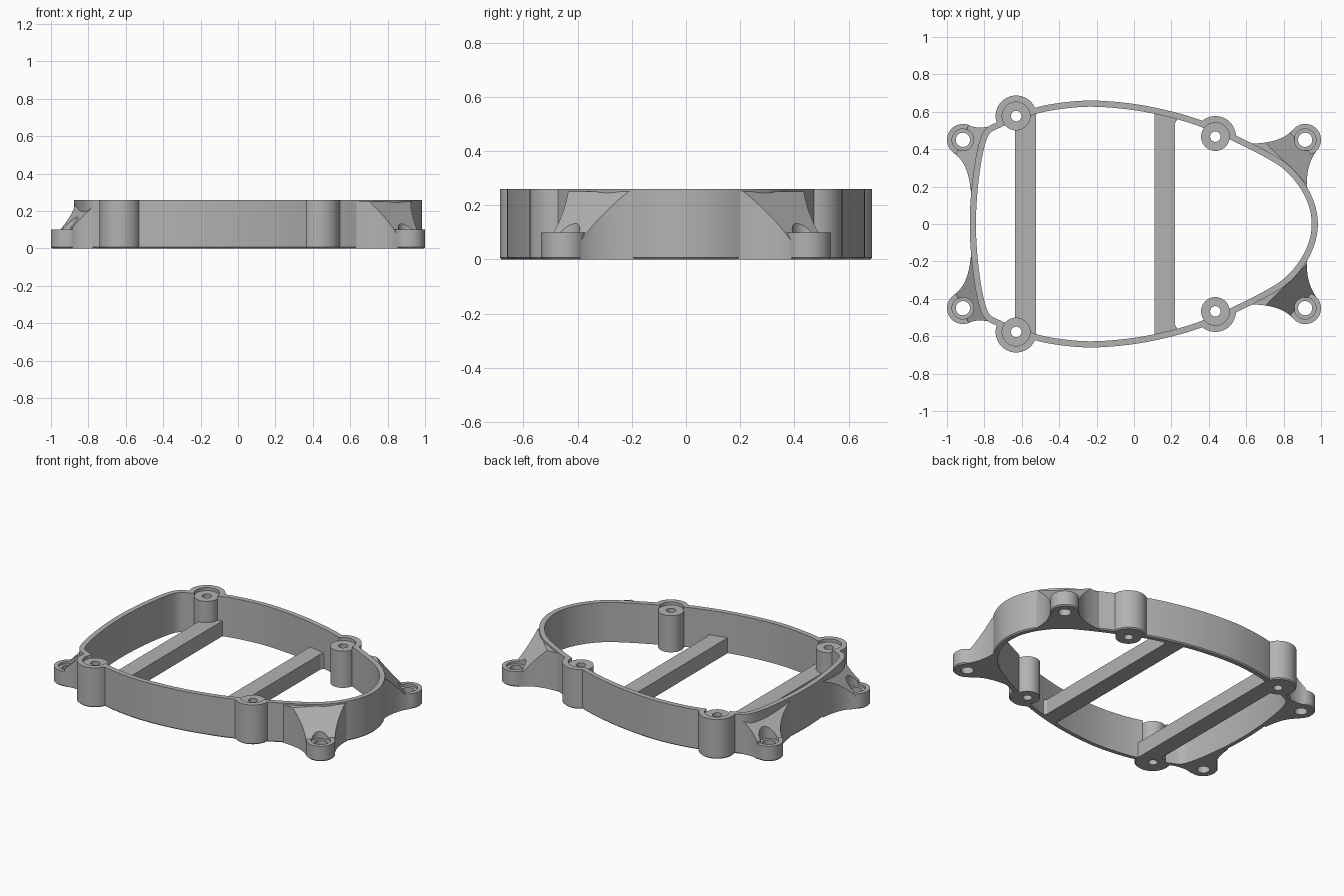
import bpy, bmesh, math
from mathutils import Vector

if "Cube" in bpy.data.objects:
    bpy.data.objects.remove(bpy.data.objects["Cube"])

grey = bpy.data.materials.new("plain grey")
grey.use_nodes = True
GREY = (0.45, 0.45, 0.45, 1)
grey.diffuse_color = GREY
grey.node_tree.nodes["Principled BSDF"].inputs["Base Color"].default_value = GREY

HEIGHT, WALL, CHAMFER = 0.26, 0.033, 0.007


def inset(points, amount):
    """Move a counter-clockwise closed outline inwards."""
    result = []
    for i, p in enumerate(points):
        t = (points[(i + 1) % len(points)] - points[i - 1]).normalized()
        result.append(p + Vector((-t.y, t.x)) * amount)
    return result


def circle(center, radius, n=48):
    return [Vector(center) + radius * Vector((math.cos(a), math.sin(a)))
            for a in (2 * math.pi * i / n for i in range(n))]


def smooth_loop(points, steps=6):
    """Closed Catmull-Rom curve."""
    out, n = [], len(points)
    for i in range(n):
        a, b, c, d = (points[(i + k) % n] for k in (-1, 0, 1, 2))
        for j in range(steps):
            t = j / steps
            out.append((2 * b + (c - a) * t + (2 * a - 5 * b + 4 * c - d) * t**2
                        + (3 * b - a - 3 * c + d) * t**3) / 2)
    return out


def arc(a, b, c, n=12):
    """Quadratic curve from a to c, pulled towards b."""
    a, b, c = Vector(a), Vector(b), Vector(c)
    return [a * (1 - t)**2 + 2 * b * t * (1 - t) + c * t * t
            for t in (i / n for i in range(n + 1))]


def prism(name, loops, slope=None):
    """Stack of (outline, z) loops, optionally cut by a sloped plane."""
    bm = bmesh.new()
    rows = [[bm.verts.new((p.x, p.y, z)) for p in pts] for pts, z in loops]
    bm.faces.new(rows[0])
    bm.faces.new(rows[-1])
    for low, high in zip(rows, rows[1:]):
        for i in range(len(low)):
            bm.faces.new((low[i - 1], low[i], high[i], high[i - 1]))
    if slope:
        cut = bmesh.ops.bisect_plane(bm, geom=bm.verts[:] + bm.edges[:] + bm.faces[:],
                                     plane_co=slope[0], plane_no=slope[1], clear_outer=True)
        edges = [e for e in cut["geom_cut"] if isinstance(e, bmesh.types.BMEdge)]
        bmesh.ops.holes_fill(bm, edges=edges, sides=0)
    bmesh.ops.recalc_face_normals(bm, faces=bm.faces[:])
    mesh = bpy.data.meshes.new(name)
    bm.to_mesh(mesh)
    bm.free()
    ob = bpy.data.objects.new(name, mesh)
    bpy.context.collection.objects.link(ob)
    mesh.materials.append(grey)
    return ob


def chamfered(name, pts, top):
    return prism(name, [(inset(pts, CHAMFER), 0), (pts, CHAMFER), (pts, top)])


def select(ob):
    bpy.ops.object.select_all(action='DESELECT')
    ob.select_set(True)
    bpy.context.view_layer.objects.active = ob


def combine(ob, tool, operation):
    mod = ob.modifiers.new("combine", 'BOOLEAN')
    mod.operation, mod.object, mod.solver = operation, tool, 'EXACT'
    select(ob)
    bpy.ops.object.modifier_apply(modifier=mod.name)
    bpy.data.objects.remove(tool)


def drill(ob, center, radius, z0):
    pts = circle(center, radius, 40)
    combine(ob, prism("drill", [(pts, z0), (pts, 1)]), 'DIFFERENCE')


def finish(ob):
    select(ob)
    bpy.ops.object.shade_smooth_by_angle(angle=math.radians(30))


# Frame outline: back half from left tip to right end, then mirrored
half = [Vector(p) for p in (
    (0.983, 0), (0.965, 0.11), (0.91, 0.22), (0.82, 0.32), (0.7, 0.395), (0.54, 0.475),
    (0.37, 0.55), (0.2, 0.602), (0, 0.642), (-0.22, 0.66), (-0.4, 0.647), (-0.55, 0.615),
    (-0.735, 0.543), (-0.8, 0.5), (-0.832, 0.42), (-0.855, 0.3), (-0.872, 0.15), (-0.878, 0))]
outline = smooth_loop(half + [Vector((p.x, -p.y)) for p in half[-2:0:-1]])
bosses = [(x, y * s) for x, y in ((-0.63, 0.577), (0.435, 0.467)) for s in (1, -1)]

# Wall with rounded bulges around the screw pillars
frame = chamfered("frame_wall", outline, HEIGHT)
for b in bosses:
    combine(frame, chamfered("bulge", circle(b, 0.11), HEIGHT), 'UNION')
inner = inset(outline, WALL)
combine(frame, prism("opening", [(inner, -1), (inner, 1)]), 'DIFFERENCE')
for b in bosses:
    drill(frame, b, 0.075, -1)
finish(frame)

# Screw pillars, slightly lower than the rim
for i, b in enumerate(bosses):
    pts = circle(b, 0.0765)
    pillar = prism(f"screw_pillar_{i + 1}", [(pts, 0), (pts, 0.24)])
    drill(pillar, b, 0.028, -1)
    finish(pillar)

# Cross bars
for name, end in (
        ("right_cross_bar", ((-0.525, 0.605), (-0.59, 0.6), (-0.59, 0.53), (-0.635, 0.53))),
        ("left_cross_bar", ((0.22, 0.54), (0.245, 0.58), (0.11, 0.61)))):
    pts = [Vector(p) for p in end]
    pts += [Vector((p.x, -p.y)) for p in reversed(pts)]
    prism(name, [(pts, 0), (pts, 0.1)])

# Corner mounting tabs with sloped webs up to the wall
left_web = (arc((0.62, 0.43), (0.79, 0.43), (0.855, 0.51)) + [Vector((0.915, 0.45))]
            + arc((0.975, 0.39), (0.915, 0.31), (0.925, 0.17))
            + [Vector(p) for p in ((0.91, 0.18), (0.8, 0.315), (0.69, 0.385), (0.61, 0.425))])
right_web = (arc((-0.76, 0.525), (-0.84, 0.505), (-0.885, 0.53)) + [Vector((-0.915, 0.45))]
             + arc((-0.965, 0.38), (-0.885, 0.33), (-0.872, 0.17))
             + [Vector(p) for p in ((-0.855, 0.2), (-0.838, 0.33), (-0.815, 0.43), (-0.785, 0.49))])
for side, x, web, d, rise, start in (
        ("left", 0.915, left_web, (-0.7, -0.7), 1.15, 0.03),
        ("right", -0.915, right_web, (0.95, -0.3), 1.0, -0.01)):
    for end, s in (("back", 1), ("front", -1)):
        center = Vector((x, 0.45 * s))
        direction = Vector((d[0], d[1] * s))
        foot = center + direction * start
        slope = (Vector((foot.x, foot.y, 0.1)),
                 Vector((-direction.x * rise, -direction.y * rise, 1)).normalized())
        pts = [Vector((p.x, p.y * s)) for p in web]
        tab = chamfered(f"{end}_{side}_tab", circle(center, 0.085), 0.1)
        combine(tab, prism("web", [(pts, 0), (pts, 0.25)], slope), 'UNION')
        drill(tab, center, 0.058, 0.085)
        drill(tab, center, 0.038, -1)
        finish(tab)
